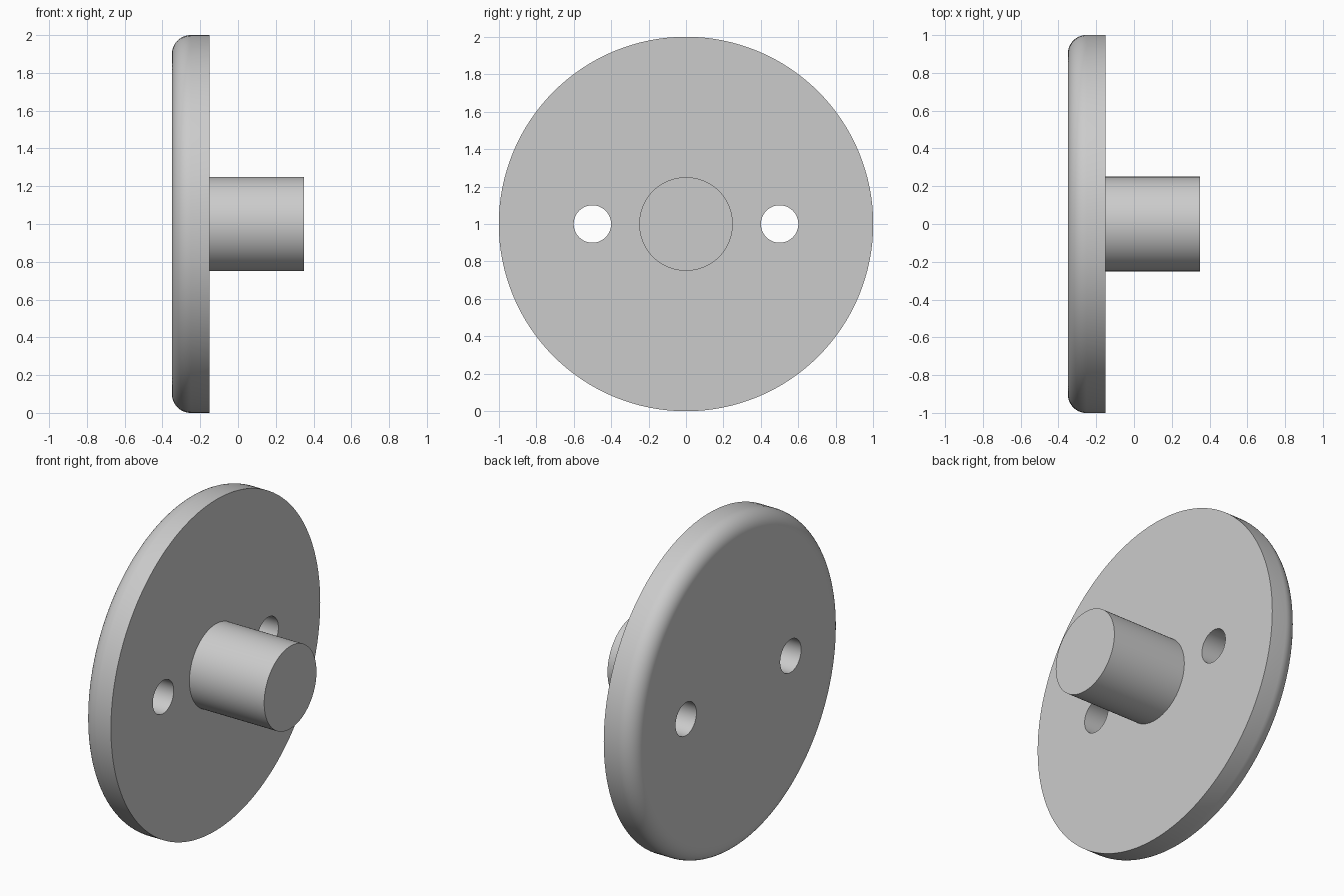
import bpy, bmesh
from math import sin, cos, pi, radians

cube = bpy.data.objects.get("Cube")
if cube:
    bpy.data.objects.remove(cube, do_unlink=True)

grey = bpy.data.materials.new("plain grey")
grey.use_nodes = True
colour = (0.6, 0.6, 0.6, 1)
grey.diffuse_color = colour
grey.node_tree.nodes["Principled BSDF"].inputs["Base Color"].default_value = colour


def lathe(name, profile, sides, y=0):
    """Closed solid turned about an axis along x; profile lists (x, radius)."""
    bm = bmesh.new()
    rings = [[bm.verts.new((x, y + r * cos(2 * pi * i / sides), 1 + r * sin(2 * pi * i / sides)))
              for i in range(sides)] for x, r in profile]
    for a, b in zip(rings, rings[1:]):
        for i in range(sides):
            j = (i + 1) % sides
            bm.faces.new((a[i], a[j], b[j], b[i]))
    bm.faces.new(rings[0])
    bm.faces.new(rings[-1])
    bmesh.ops.recalc_face_normals(bm, faces=bm.faces)
    mesh = bpy.data.meshes.new(name)
    bm.to_mesh(mesh)
    bm.free()
    mesh.materials.append(grey)
    obj = bpy.data.objects.new(name, mesh)
    bpy.context.collection.objects.link(obj)
    return obj


def activate(obj):
    bpy.ops.object.select_all(action='DESELECT')
    obj.select_set(True)
    bpy.context.view_layer.objects.active = obj


def finish(obj):
    """Smooth the round walls and keep the end faces flat."""
    activate(obj)
    bpy.ops.object.shade_smooth_by_angle(angle=radians(30))
    for face in obj.data.polygons:
        if abs(face.normal.x) > 0.9999:
            face.use_smooth = False


# Round plate with one filleted rim
back, front, fillet, steps = -0.35, -0.15, 0.1, 12
rim = [(back + fillet * (1 - sin(t)), 1 - fillet * (1 - cos(t)))
       for t in (pi / 2 * (1 - k / steps) for k in range(steps + 1))]
plate = lathe("plate", rim + [(front, 1)], 128)

# Two through holes beside the shaft
for side in (-1, 1):
    cutter = lathe("hole_cutter", [(back - 0.1, 0.1), (front + 0.1, 0.1)], 64, side * 0.5)
    cutter.hide_render = True
    cut = plate.modifiers.new("hole", 'BOOLEAN')
    cut.operation = 'DIFFERENCE'
    cut.solver = 'EXACT'
    cut.object = cutter
    activate(plate)
    bpy.ops.object.modifier_apply(modifier=cut.name)
    bpy.data.objects.remove(cutter, do_unlink=True)
finish(plate)

# Central shaft
finish(lathe("shaft", [(front, 0.25), (0.35, 0.25)], 96))
